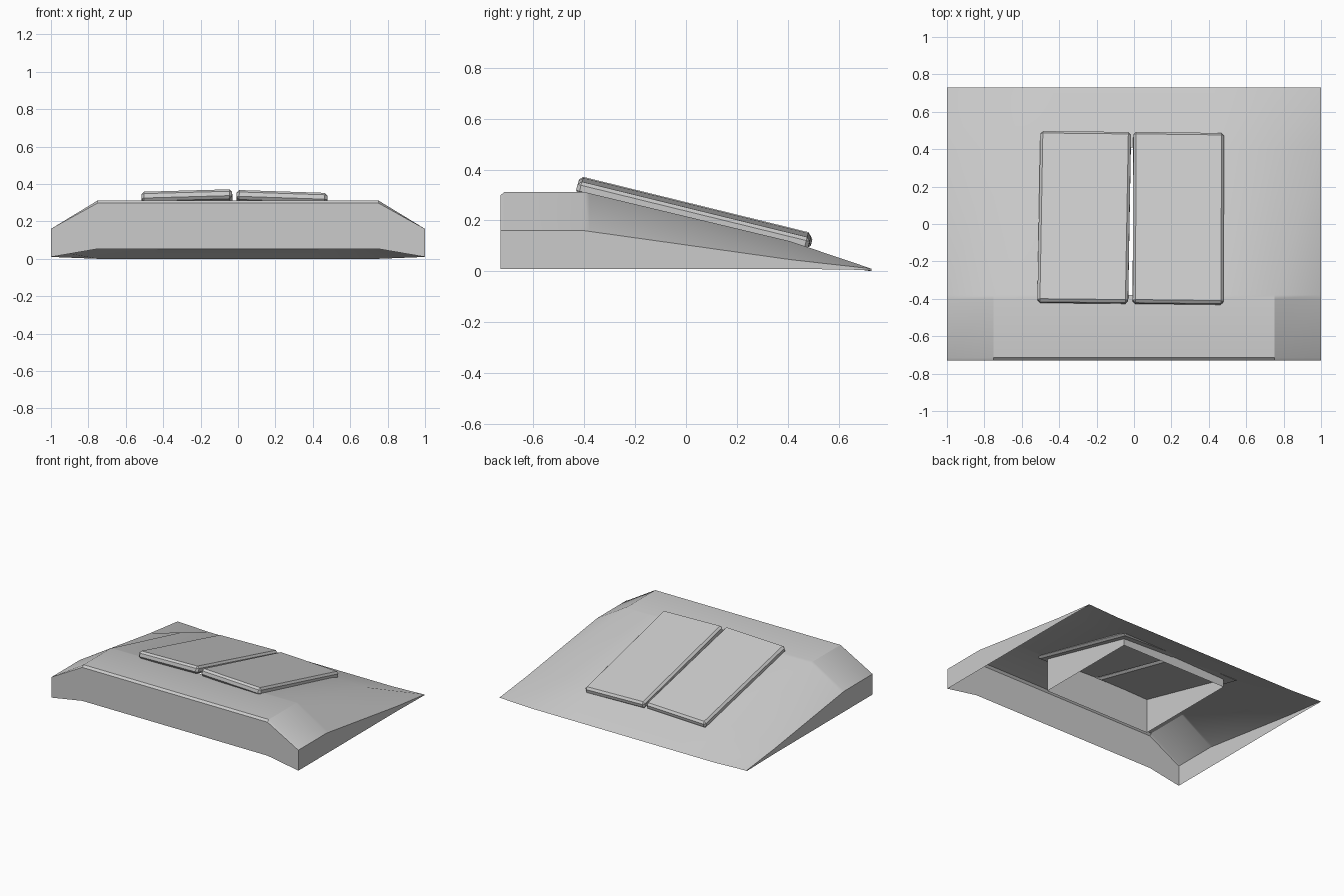
import bpy, bmesh, math

if "Cube" in bpy.data.objects:
    bpy.data.objects.remove(bpy.data.objects["Cube"])

COLS = [-1, -0.75, -0.43, 0.43, 0.75, 1]
# rows of the mound: y, height of the crown, height of the outer edge
ROWS = [(-0.73, 0.298, 0.16), (-0.715, 0.312, 0.16), (-0.40, 0.312, 0.16),
        (-0.38, 0.307, 0.157), (0.41, 0.118, 0.046), (0.73, 0.0, 0.01)]
HOLE_ROW, HOLE_COL = 3, 2


def add_object(name, bm):
    bmesh.ops.recalc_face_normals(bm, faces=bm.faces)
    mesh = bpy.data.meshes.new(name)
    bm.to_mesh(mesh)
    bm.free()
    obj = bpy.data.objects.new(name, mesh)
    bpy.context.collection.objects.link(obj)
    return obj


def smooth(obj):
    bpy.ops.object.select_all(action='DESELECT')
    obj.select_set(True)
    bpy.context.view_layer.objects.active = obj
    bpy.ops.object.shade_smooth_by_angle(angle=math.radians(25))


def drop(bm, top, heights):
    """Hang a vertical skirt under a chain of vertices."""
    low = [bm.verts.new((v.co.x, v.co.y, h)) for v, h in zip(top, heights)]
    for i in range(len(top) - 1):
        bm.faces.new((top[i], top[i + 1], low[i + 1], low[i]))


# mound: open-bottomed sloping shell with a doorway hole
bm = bmesh.new()
grid = [[bm.verts.new((x, y, edge if abs(x) == 1 else crown)) for x in COLS]
        for y, crown, edge in ROWS]
for r in range(len(ROWS) - 1):
    for c in range(len(COLS) - 1):
        if (r, c) != (HOLE_ROW, HOLE_COL):
            bm.faces.new((grid[r][c], grid[r][c + 1],
                          grid[r + 1][c + 1], grid[r + 1][c]))
# front wall with raised lower edge, and the side walls
drop(bm, grid[0], [0.01, 0.053, 0.053, 0.053, 0.053, 0.01])
for c in (0, -1):
    drop(bm, [row[c] for row in grid[:-1]] + [grid[-1][c]], [0.01] * 5 + [0.005])
bmesh.ops.remove_doubles(bm, verts=bm.verts, dist=0.0005)
smooth(add_object("mound", bm))

# shaft: four vertical walls hanging below the doorway
bm = bmesh.new()
y0, y1 = ROWS[HOLE_ROW], ROWS[HOLE_ROW + 1]
ring = [bm.verts.new(p) for p in ((-0.43, y0[0], y0[1]), (0.43, y0[0], y0[1]),
                                  (0.43, y1[0], y1[1]), (-0.43, y1[0], y1[1]))]
drop(bm, ring + ring[:1], [0.05] * 5)
bmesh.ops.remove_doubles(bm, verts=bm.verts, dist=0.0005)
add_object("shaft", bm)


# doors: two slightly crooked bevelled slabs lying on the slope
def door(name, loc, roll, yaw):
    bm = bmesh.new()
    bmesh.ops.create_cube(bm, size=1)
    bmesh.ops.scale(bm, vec=(0.485, 0.94, 0.052), verts=bm.verts)
    bmesh.ops.bevel(bm, geom=bm.edges[:], offset=0.014, segments=1,
                    affect='EDGES')
    obj = add_object(name, bm)
    obj.location = loc
    obj.rotation_euler = (math.radians(-13.8), math.radians(roll), math.radians(yaw))


door("left_door", (-0.266, 0.035, 0.231), -1.6, -0.6)
door("right_door", (0.237, 0.030, 0.226), 1.9, -0.7)
